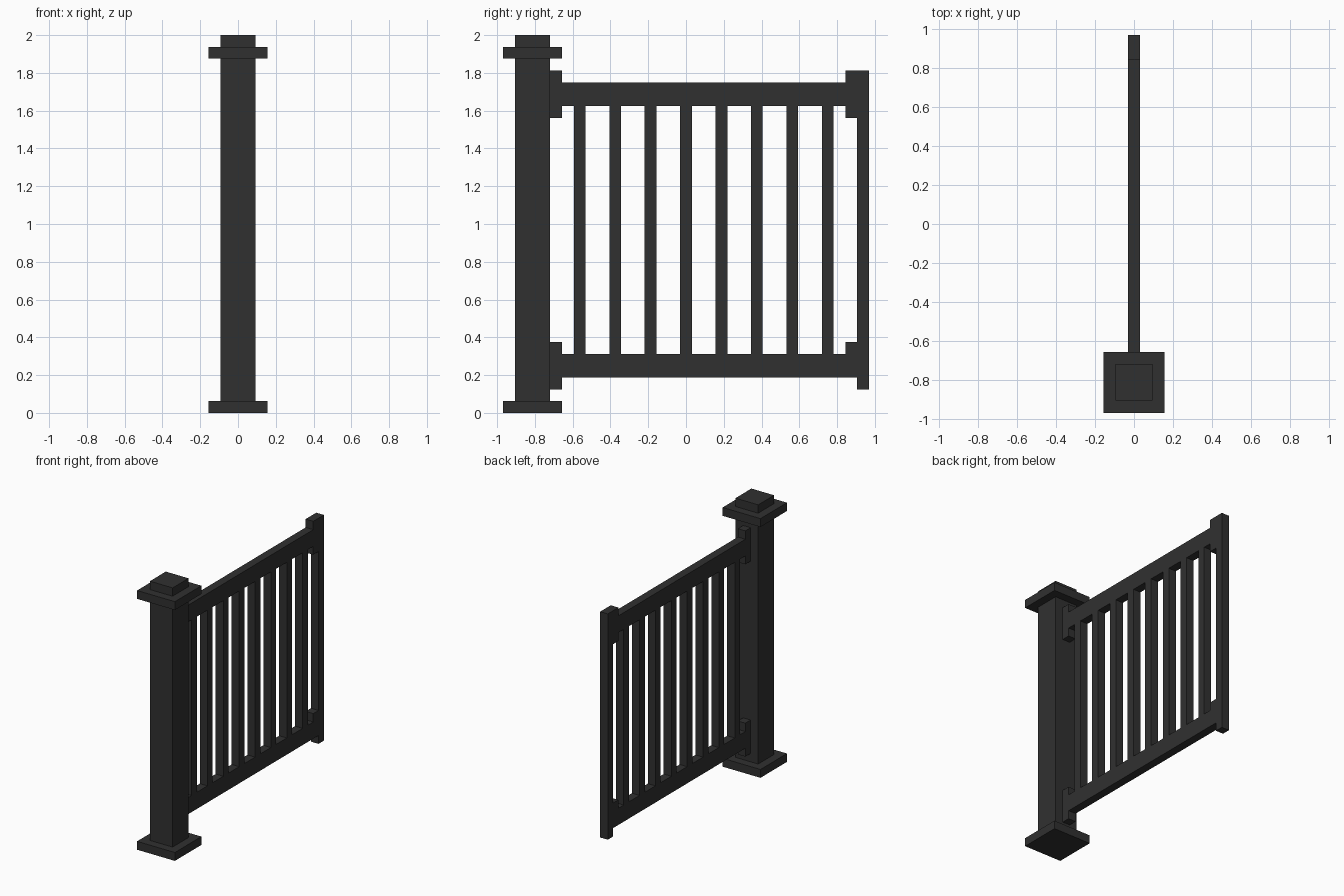
import bpy

U = 1 / 32            # the design sits on a regular module
POST_Y = -26 * U      # centre line of the main post
THICK = 2 * U         # thickness of the gate in x

default = bpy.data.objects.get("Cube")
if default:
    bpy.data.objects.remove(default, do_unlink=True)

iron = bpy.data.materials.new("dark_iron")
iron.use_nodes = True
iron.diffuse_color = (0.03, 0.03, 0.03, 1)
bsdf = next(n for n in iron.node_tree.nodes if n.type == 'BSDF_PRINCIPLED')
bsdf.inputs["Base Color"].default_value = iron.diffuse_color
bsdf.inputs["Roughness"].default_value = 0.8


def box(name, width, y0, y1, z0, z1):
    """Box centred on x = 0, with its y and z limits given."""
    bpy.ops.mesh.primitive_cube_add(size=1, location=(0, (y0 + y1) / 2, (z0 + z1) / 2))
    ob = bpy.context.object
    ob.name = ob.data.name = name
    ob.scale = (width, y1 - y0, z1 - z0)
    bpy.ops.object.transform_apply(location=False, rotation=False, scale=True)
    ob.data.materials.append(iron)
    return ob


def square_block(name, half, z0, z1):
    """Square block on the post's centre line."""
    return box(name, 2 * half, POST_Y - half, POST_Y + half, z0, z1)


def gate_bar(name, y0, y1, z0, z1):
    """Flat gate member, limits given in modules."""
    return box(name, THICK, y0 * U, y1 * U, z0 * U, z1 * U)


# Main post with its foot plate and cap plate
square_block("post", 3 * U, 0, 2)
square_block("post_foot", 5 * U, 0, 2 * U)
square_block("post_cap", 5 * U, 60 * U, 62 * U)

# Rails
gate_bar("bottom_rail", -21, 27, 6, 10)
gate_bar("top_rail", -21, 27, 52, 56)

# Hinge brackets against the post
gate_bar("lower_hinge_bracket", -23, -21, 4, 12)
gate_bar("upper_hinge_bracket", -23, -21, 50, 58)

# Free end of the gate
gate_bar("end_stile", 29, 31, 4, 58)
gate_bar("lower_end_bracket", 27, 29, 6, 12)
gate_bar("upper_end_bracket", 27, 29, 50, 58)

# Evenly spaced balusters
for i in range(8):
    y = -19 + 6 * i
    gate_bar(f"baluster_{i + 1}", y, y + 2, 10, 52)
